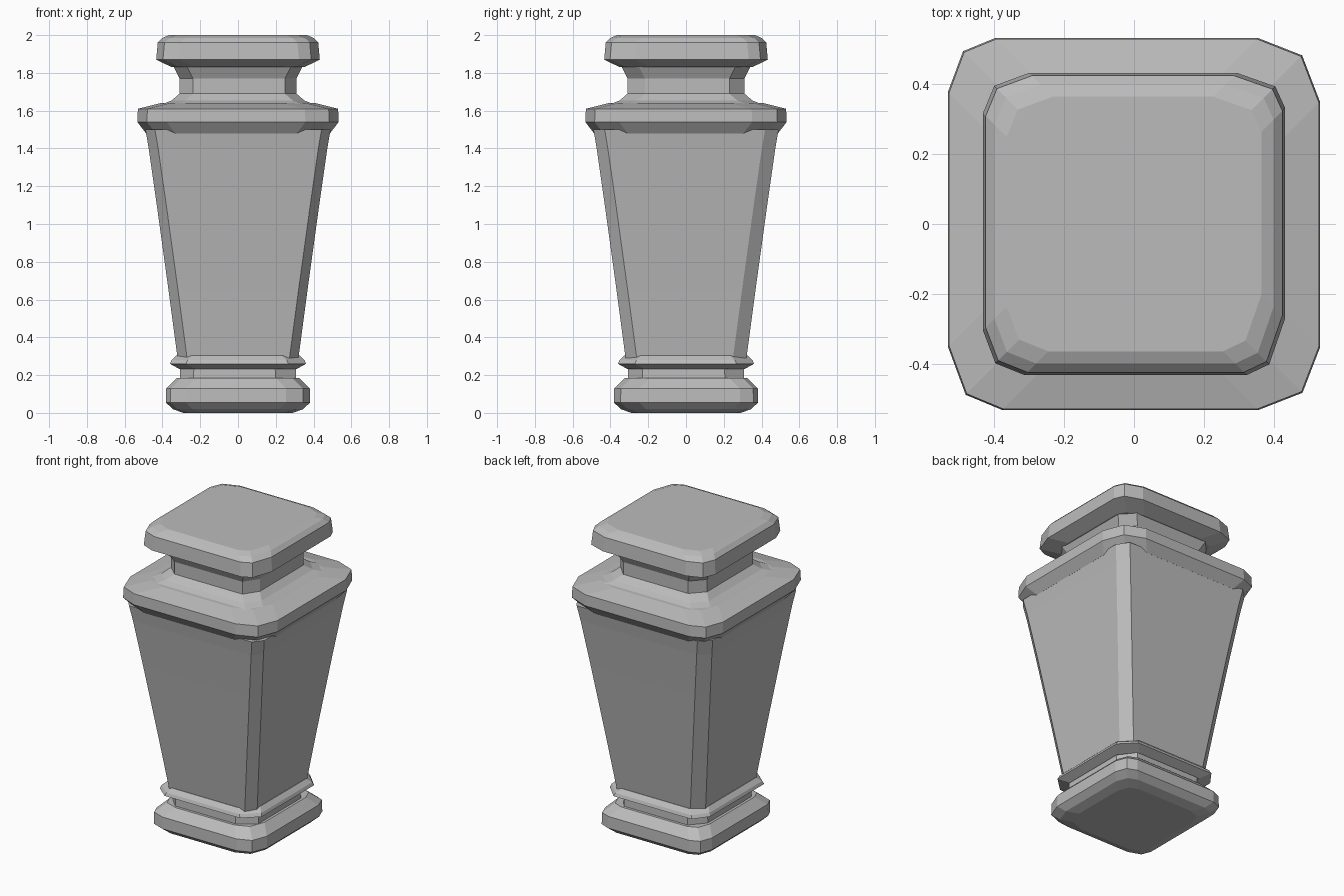
import bpy
import bmesh
import random

random.seed(4)
if "Cube" in bpy.data.objects:
    bpy.data.objects.remove(bpy.data.objects["Cube"], do_unlink=True)

# Single stone colour
stone = bpy.data.materials.new("grey stone")
stone.use_nodes = True
colour = (0.5, 0.5, 0.5, 1)
stone.diffuse_color = colour
stone.node_tree.nodes["Principled BSDF"].inputs["Base Color"].default_value = colour


def worn_corners(amount):
    """Two chamfer sizes for each corner, slightly uneven like hewn stone."""
    return [(amount * random.uniform(0.75, 1.25), amount * random.uniform(0.75, 1.25))
            for _ in range(4)]


def ring(bm, z, half, corners, facets):
    """Square outline with cut corners, counter-clockwise from above."""
    points = []
    for (sx, sy), (a, b) in zip(((1, 1), (-1, 1), (-1, -1), (1, -1)), corners):
        bevel = [(half, half - a), (half - b, half)]
        if facets == 2:
            bevel.insert(1, (half - a * 0.28, half - b * 0.28))
        if sx * sy < 0:
            bevel.reverse()
        points += [bm.verts.new((sx * x, sy * y, z)) for x, y in bevel]
    return points


def stone_block(name, profile, cut, facets=2):
    """Loft of cut-corner squares through (height, half width) steps."""
    bm = bmesh.new()
    corners = worn_corners(cut)
    rings = [ring(bm, z, half, corners, facets) for z, half in profile]
    for low, high in zip(rings, rings[1:]):
        count = len(low)
        for i in range(count):
            j = (i + 1) % count
            bm.faces.new((low[i], low[j], high[j], high[i]))
    bm.faces.new(rings[0][::-1])
    bm.faces.new(rings[-1])
    bmesh.ops.recalc_face_normals(bm, faces=bm.faces)
    mesh = bpy.data.meshes.new(name)
    bm.to_mesh(mesh)
    bm.free()
    mesh.materials.append(stone)
    obj = bpy.data.objects.new(name, mesh)
    bpy.context.collection.objects.link(obj)
    return obj


# Foot and the moulding above it
stone_block("foot", [(0, 0.29), (0.02, 0.345), (0.055, 0.382), (0.13, 0.38), (0.185, 0.325)], 0.11)
stone_block("foot_neck", [(0.17, 0.308), (0.24, 0.306)], 0.09, 1)
stone_block("lower_collar", [(0.232, 0.31), (0.26, 0.36), (0.28, 0.352), (0.305, 0.325)], 0.08, 1)

# Tapered shaft that flares into the shoulder
stone_block("shaft", [(0.29, 0.32), (0.65, 0.368), (1.1, 0.43), (1.4, 0.473), (1.5, 0.49)], 0.06, 1)
stone_block("shoulder", [(1.48, 0.487), (1.54, 0.533), (1.61, 0.53), (1.64, 0.41)], 0.15)

# Waisted neck and cap
stone_block("neck", [(1.63, 0.41), (1.655, 0.35), (1.69, 0.31), (1.77, 0.31), (1.84, 0.345)], 0.08, 1)
stone_block("cap", [(1.83, 0.35), (1.87, 0.433), (1.96, 0.425), (1.985, 0.4), (2.0, 0.365)], 0.13)
